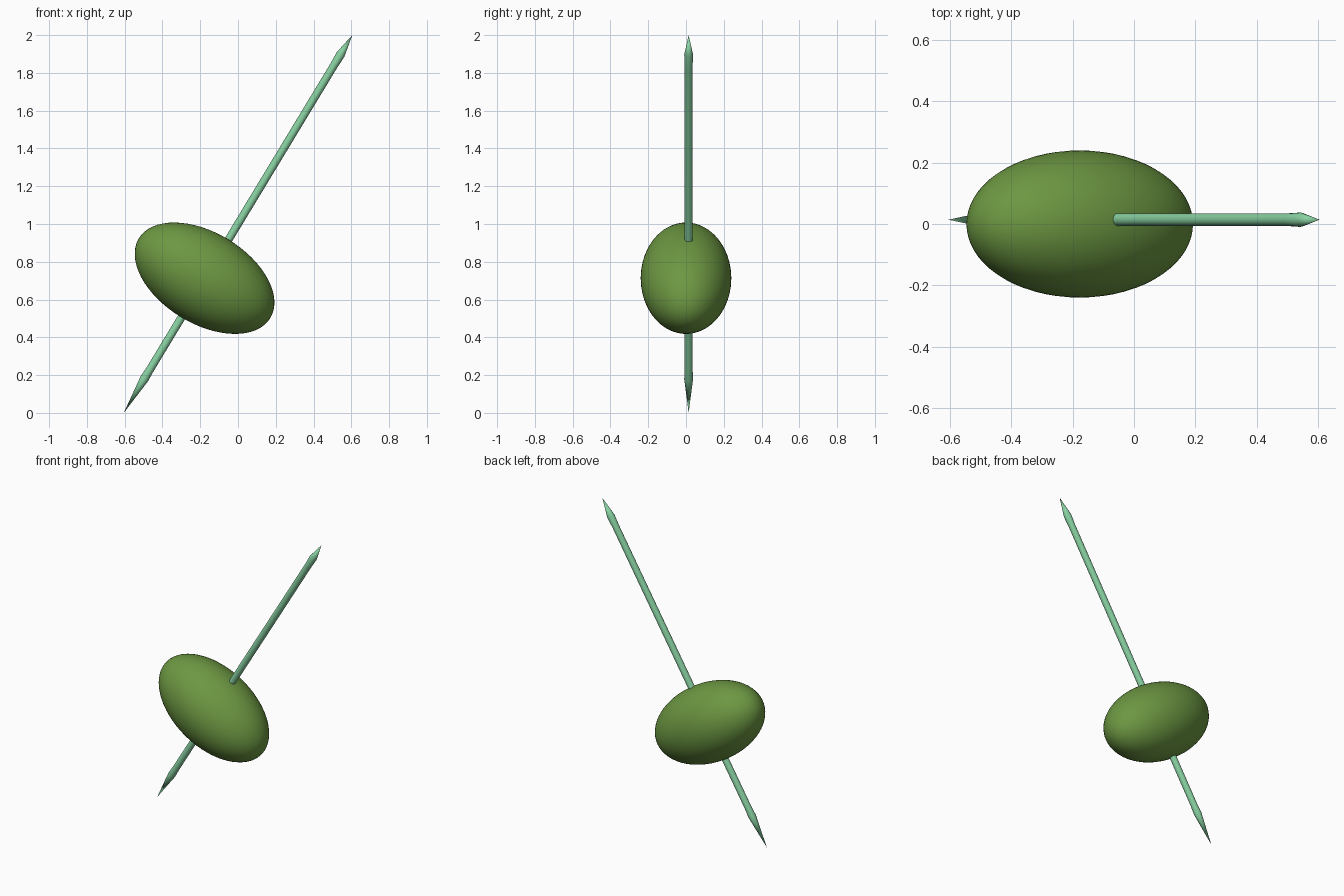
import bpy, bmesh, math
from mathutils import Vector, Matrix

if "Cube" in bpy.data.objects:
    bpy.data.objects.remove(bpy.data.objects["Cube"])


def material(name, rgb):
    m = bpy.data.materials.new(name)
    m.diffuse_color = (*rgb, 1)
    m.use_nodes = True
    m.node_tree.nodes["Principled BSDF"].inputs["Base Color"].default_value = m.diffuse_color
    return m


def finish(bm, name, mat, matrix, angle):
    bmesh.ops.recalc_face_normals(bm, faces=bm.faces)
    mesh = bpy.data.meshes.new(name)
    bm.to_mesh(mesh)
    bm.free()
    ob = bpy.data.objects.new(name, mesh)
    bpy.context.collection.objects.link(ob)
    mesh.materials.append(mat)
    ob.matrix_world = matrix
    bpy.ops.object.select_all(action='DESELECT')
    ob.select_set(True)
    bpy.context.view_layer.objects.active = ob
    bpy.ops.object.shade_smooth_by_angle(angle=math.radians(angle))
    return ob


olive_green = material("olive green", (0.150, 0.310, 0.054))
pick_green = material("mint green", (0.250, 0.640, 0.360))

# Shared lean of the pick and the olive in the xz plane
bottom, top = Vector((-0.605, 0.014, 0.0)), Vector((0.605, 0.014, 2.0))
axis = top - bottom
length = axis.length
lean = Matrix.Rotation(math.atan2(axis.x, axis.z), 4, 'Y')

# Olive: ellipsoid with its long axis square to the pick
bm = bmesh.new()
bmesh.ops.create_uvsphere(bm, u_segments=64, v_segments=32, radius=1)
bmesh.ops.scale(bm, vec=(0.407, 0.24, 0.241), verts=bm.verts)
finish(bm, "olive", olive_green,
       Matrix.Translation((-0.177, 0, 0.713)) @ lean, 40)

# Pick: round shaft with a long lower point and a short upper point
profile = [(0.0, 0.0), (0.0235, 0.21), (0.021, 0.27),
           (0.021, length - 0.19), (0.0235, length - 0.12), (0.0, length)]
bm = bmesh.new()
verts = [bm.verts.new((r, 0, z)) for r, z in profile]
edges = [bm.edges.new(pair) for pair in zip(verts, verts[1:])]
bmesh.ops.spin(bm, geom=verts + edges, cent=(0, 0, 0), axis=(0, 0, 1),
               angle=math.tau, steps=16)
bmesh.ops.remove_doubles(bm, verts=bm.verts, dist=1e-5)
finish(bm, "cocktail_pick", pick_green,
       Matrix.Translation(bottom) @ lean, 30)
